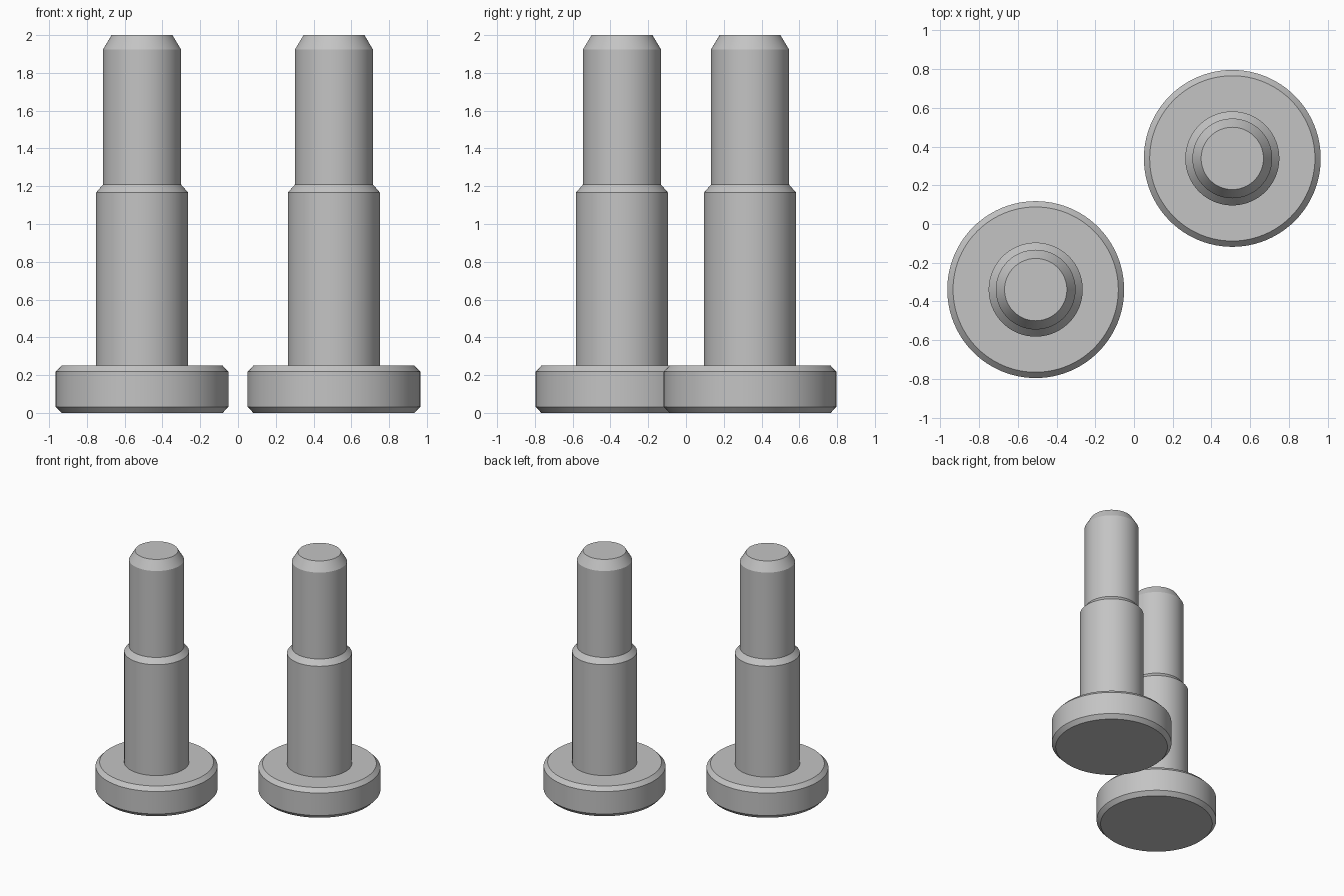
import bpy, bmesh, math

if "Cube" in bpy.data.objects:
    bpy.data.objects.remove(bpy.data.objects["Cube"])

SEGMENTS = 96

grey = bpy.data.materials.new("steel grey")
grey.diffuse_color = (0.55, 0.55, 0.55, 1)
grey.use_nodes = True
grey.node_tree.nodes["Principled BSDF"].inputs["Base Color"].default_value = grey.diffuse_color

# Half profile (radius, height): chamfered head, shank, stepped and chamfered tip
PROFILE = [(0, 0), (0.427, 0), (0.457, 0.032), (0.457, 0.218), (0.427, 0.25),
           (0.243, 0.25), (0.243, 1.167), (0.206, 1.21), (0.206, 1.925),
           (0.161, 2.0), (0, 2.0)]


def stepped_pin(name, x, y):
    """Spin the profile around the pin's axis."""
    bm = bmesh.new()
    verts = [bm.verts.new((r, 0, z)) for r, z in PROFILE]
    edges = [bm.edges.new(pair) for pair in zip(verts, verts[1:])]
    bmesh.ops.spin(bm, geom=verts + edges, cent=(0, 0, 0), axis=(0, 0, 1),
                   angle=math.tau, steps=SEGMENTS, use_merge=True)
    bmesh.ops.remove_doubles(bm, verts=bm.verts, dist=1e-5)
    bmesh.ops.recalc_face_normals(bm, faces=bm.faces)
    mesh = bpy.data.meshes.new(name)
    bm.to_mesh(mesh)
    bm.free()
    mesh.materials.append(grey)
    pin = bpy.data.objects.new(name, mesh)
    pin.location = (x, y, 0)
    bpy.context.collection.objects.link(pin)
    bpy.ops.object.select_all(action='DESELECT')
    pin.select_set(True)
    bpy.context.view_layer.objects.active = pin
    bpy.ops.object.shade_smooth_by_angle(angle=math.radians(25))


# Two identical pins, placed diagonally
stepped_pin("front_left_pin", -0.508, -0.339)
stepped_pin("back_right_pin", 0.508, 0.339)
